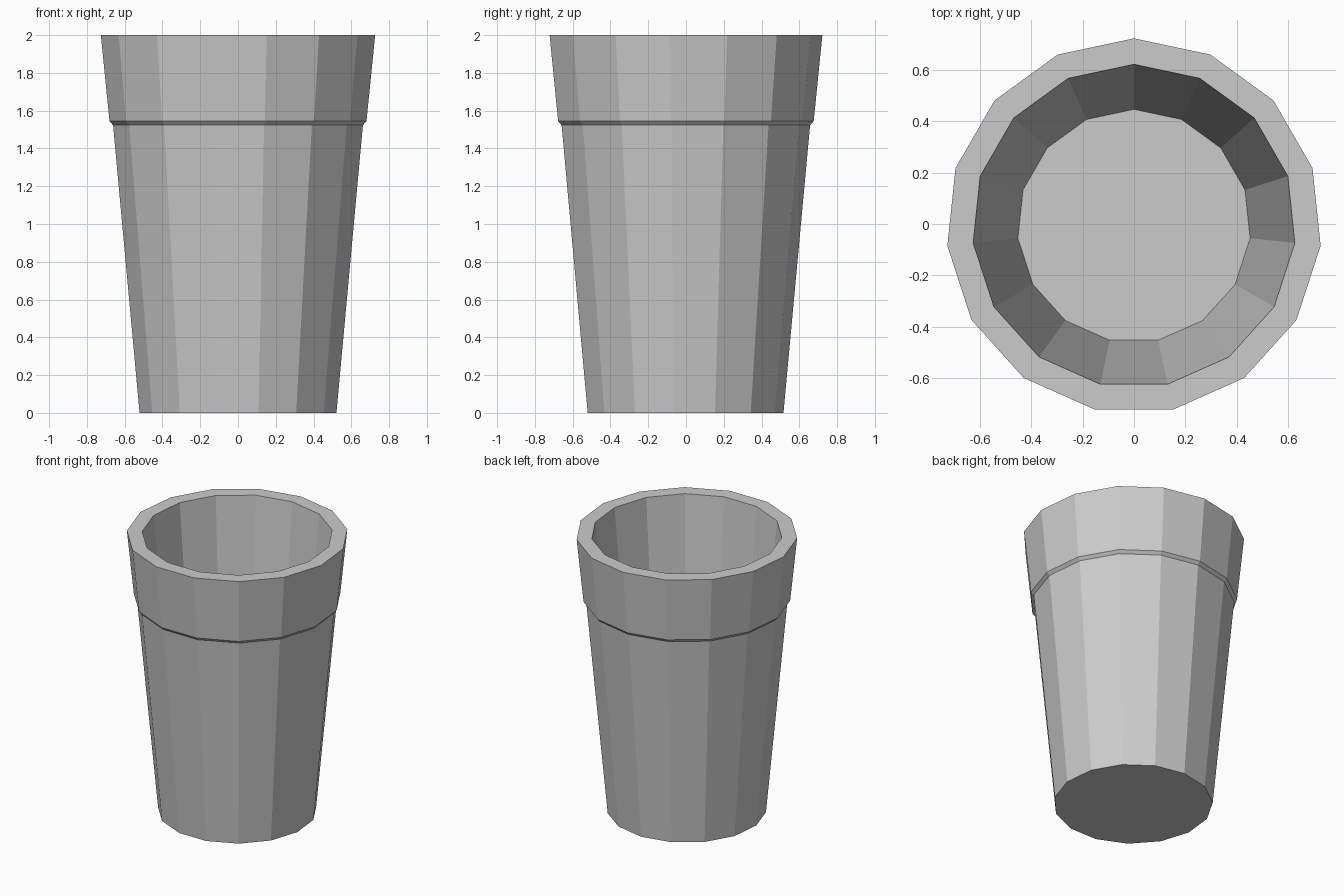
import bpy, bmesh
from math import sin, cos, tau

if "Cube" in bpy.data.objects:
    bpy.data.objects.remove(bpy.data.objects["Cube"])

SIDES = 15
Y_SHIFT = -0.008  # centres the odd-sided outline

# Cup profile (radius, height): outside bottom, ledge, rim, inside floor
PROFILE = [(0.524, 0.0), (0.665, 1.523), (0.684, 1.544),
           (0.73, 2.0), (0.629, 2.0), (0.454, 0.1)]

bm = bmesh.new()
rings = []
for r, z in PROFILE:
    rings.append([bm.verts.new((r * sin(tau * i / SIDES),
                                r * cos(tau * i / SIDES) + Y_SHIFT, z))
                  for i in range(SIDES)])

# Walls between neighbouring rings
for low, high in zip(rings, rings[1:]):
    for i in range(SIDES):
        j = (i + 1) % SIDES
        bm.faces.new((low[i], low[j], high[j], high[i]))

# Underside and inner floor
bm.faces.new(rings[0])
bm.faces.new(rings[-1])
bmesh.ops.recalc_face_normals(bm, faces=bm.faces)

mesh = bpy.data.meshes.new("cup")
bm.to_mesh(mesh)
bm.free()
cup = bpy.data.objects.new("cup", mesh)
bpy.context.collection.objects.link(cup)
